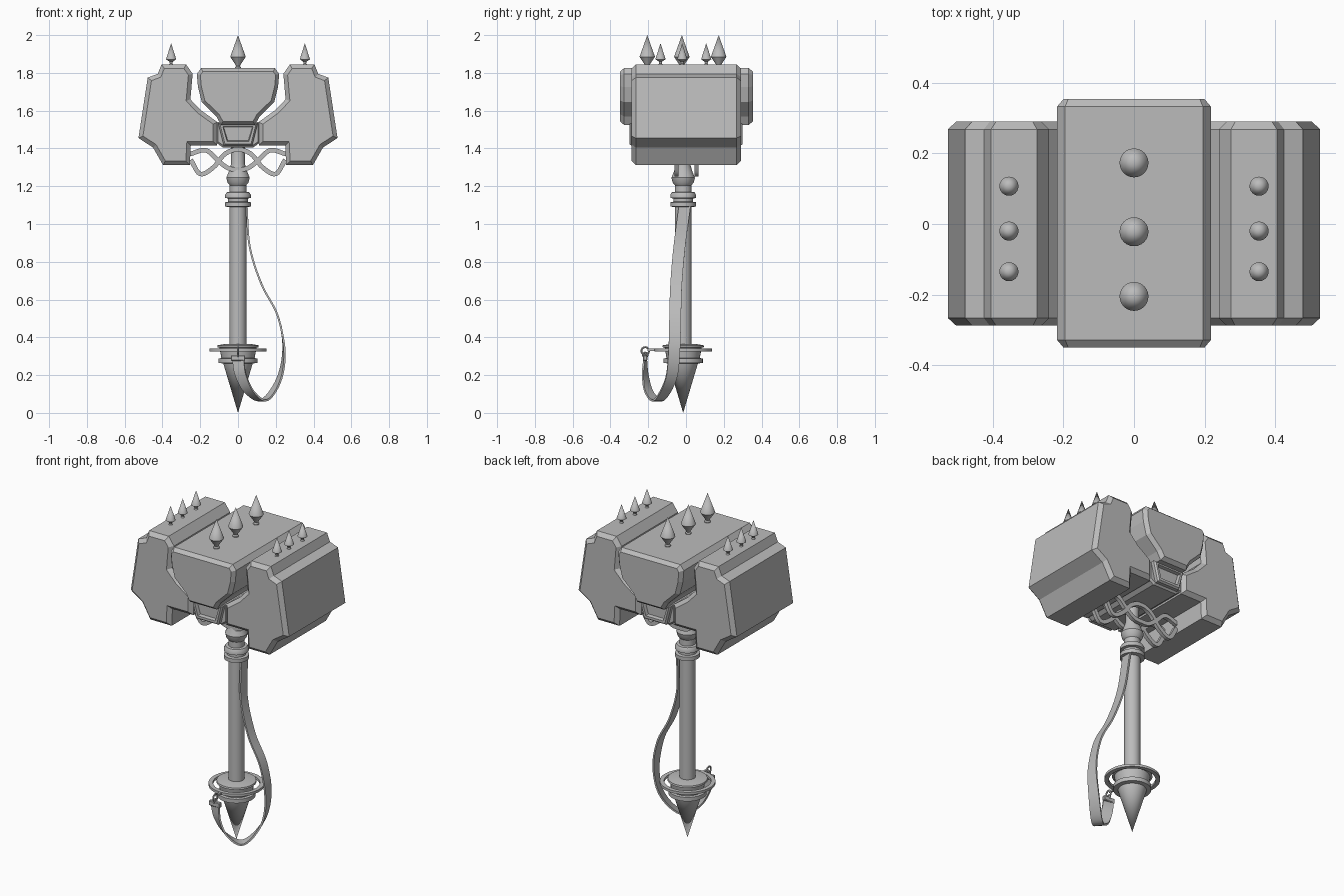
import bpy, bmesh, math
from mathutils import Vector

cube = bpy.data.objects.get("Cube")
if cube:
    bpy.data.objects.remove(cube)

metal = bpy.data.materials.new("grey_metal")
metal.use_nodes = True
GREY = (0.5, 0.5, 0.5, 1)
metal.diffuse_color = GREY
metal.node_tree.nodes["Principled BSDF"].inputs["Base Color"].default_value = GREY
AXIS_Y = -0.015


def finish(name, bm, smooth=False):
    bmesh.ops.recalc_face_normals(bm, faces=bm.faces)
    mesh = bpy.data.meshes.new(name)
    bm.to_mesh(mesh)
    bm.free()
    mesh.materials.append(metal)
    obj = bpy.data.objects.new(name, mesh)
    bpy.context.collection.objects.link(obj)
    if smooth:
        bpy.ops.object.select_all(action="DESELECT")
        obj.select_set(True)
        bpy.context.view_layer.objects.active = obj
        bpy.ops.object.shade_smooth_by_angle(angle=math.radians(35))
    return obj


def prism(name, profile, y0, y1, rim, depth):
    """Extrude an x-z profile along y, with sloped rims on both ends."""
    bm = bmesh.new()
    rings = [[bm.verts.new((x, y, z)) for x, z in profile]
             for y in (y0 + depth, y1 - depth)]
    n = len(profile)
    for i in range(n):
        j = (i + 1) % n
        bm.faces.new((rings[0][i], rings[0][j], rings[1][j], rings[1][i]))
    caps = [bm.faces.new(r) for r in rings]
    bmesh.ops.recalc_face_normals(bm, faces=bm.faces)
    for cap in caps:
        bmesh.ops.inset_region(bm, faces=[cap], thickness=rim, depth=depth,
                               use_even_offset=True)
    return finish(name, bm)


def lathe(name, profile, x=0, y=AXIS_Y, sides=32, closed=False):
    """Turn a radius-height profile about a vertical axis."""
    bm = bmesh.new()
    rings = []
    for r, z in profile:
        rings.append([bm.verts.new((x + r * math.cos(t), y + r * math.sin(t), z))
                      for t in (math.tau * k / sides for k in range(sides))])
    pairs = list(zip(rings, rings[1:]))
    if closed:
        pairs.append((rings[-1], rings[0]))
    else:
        bm.faces.new(rings[0])
        bm.faces.new(rings[-1])
    for a, b in pairs:
        for k in range(sides):
            m = (k + 1) % sides
            bm.faces.new((a[k], a[m], b[m], b[k]))
    bmesh.ops.remove_doubles(bm, verts=bm.verts, dist=0.00001)
    return finish(name, bm, True)


def spline(points, steps):
    """Sample a smooth curve through the points."""
    pts = [Vector(p) for p in points]
    pts = [2 * pts[0] - pts[1]] + pts + [2 * pts[-1] - pts[-2]]
    out = []
    for a, b, c, d in zip(pts, pts[1:], pts[2:], pts[3:]):
        for s in range(steps):
            t = s / steps
            out.append(0.5 * (2 * b + (c - a) * t + (2 * a - 5 * b + 4 * c - d) * t ** 2
                              + (3 * b - a - 3 * c + d) * t ** 3))
    return out + [pts[-2]]


def ribbon(name, points, width, thick, turn=lambda t: 0):
    """Flat band along a curve; turn swings its width from y towards x."""
    path = spline(points, 6)
    bm = bmesh.new()
    last = len(path) - 1
    rings = []
    for i, p in enumerate(path):
        tangent = (path[min(i + 1, last)] - path[max(i - 1, 0)]).normalized()
        a = turn(i / last)
        side = Vector((math.sin(a), math.cos(a), 0))
        side = (side - tangent * side.dot(tangent)).normalized()
        up = tangent.cross(side) * thick / 2
        side *= width / 2
        rings.append([bm.verts.new(p + side * u + up * v)
                      for u, v in ((-1, -1), (1, -1), (1, 1), (-1, 1))])
    for a, b in zip(rings, rings[1:]):
        for k in range(4):
            m = (k + 1) % 4
            bm.faces.new((a[k], a[m], b[m], b[k]))
    bm.faces.new(rings[0])
    bm.faces.new(rings[-1])
    return finish(name, bm, True)


def mirrored(half):
    return half + [(-x, z) for x, z in reversed(half)]


# Hammer head: two side blocks around a central block
side_profile = [(0.275, 1.845), (0.405, 1.845), (0.425, 1.795), (0.478, 1.775),
                (0.527, 1.455), (0.45, 1.405), (0.397, 1.312), (0.255, 1.312),
                (0.25, 1.415), (0.11, 1.415), (0.11, 1.54), (0.2, 1.605),
                (0.252, 1.66), (0.24, 1.795)]
for label, s in (("left", 1), ("right", -1)):
    prism(label + "_head_block", [(s * x, z) for x, z in side_profile],
          -0.288, 0.29, 0.022, 0.022)

prism("centre_block", mirrored([(0.195, 1.825), (0.218, 1.795), (0.212, 1.725),
                                (0.192, 1.645), (0.115, 1.57), (0.09, 1.525)]),
      -0.35, 0.354, 0.018, 0.022)

# Core joining the blocks, with a framed bracket on each end
prism("head_core", mirrored([(0.115, 1.54), (0.115, 1.43), (0.08, 1.405)]),
      -0.27, 0.27, 0.01, 0.01)
bracket = prism("bracket", mirrored([(0.105, 1.535), (0.075, 1.415)]),
                -0.3, 0.3, 0.008, 0.01)
bm = bmesh.new()
bm.from_mesh(bracket.data)
ends = [f for f in bm.faces if abs(f.normal.y) > 0.99]
for f in ends:
    bmesh.ops.inset_region(bm, faces=[f], thickness=0.018, depth=0)
    bmesh.ops.inset_region(bm, faces=[f], thickness=0.006, depth=-0.02)
bm.to_mesh(bracket.data)
bm.free()

# Spikes on top of the head
def spike(name, x, y, r, base, wide, tip):
    lathe(name, [(r * 0.4, base - 0.015), (r * 0.4, base), (r * 0.25, base + 0.006),
                 (r * 0.35, base + 0.015), (r, wide), (0, tip)], x, y, 24)


for i, y in enumerate((-0.205, -0.022, 0.173)):
    spike(f"centre_spike_{i + 1}", 0, y, 0.041, 1.83, 1.885, 2.0)
for label, s in (("left", 1), ("right", -1)):
    for i, y in enumerate((-0.135, -0.02, 0.107)):
        spike(f"{label}_spike_{i + 1}", s * 0.354, y, 0.027, 1.845, 1.872, 1.957)

# Wavy bands woven under the head
for label, y in (("front", -0.05), ("back", 0.055)):
    waves = {"low": [(0.25, 1.34), (0.2, 1.265), (0.13, 1.30), (0.07, 1.37)],
             "high": [(0.255, 1.37), (0.17, 1.39), (0.1, 1.33), (0.05, 1.295)]}
    for kind, half in waves.items():
        mid = (0, 1.395 if kind == "low" else 1.29)
        full = half + [mid] + [(-x, z) for x, z in reversed(half)]
        ribbon(f"{label}_{kind}_band", [(x, y, z) for x, z in full], 0.022, 0.024)

# Handle, collars and pommel
lathe("handle", [(0.044, 0.34), (0.044, 1.095)])
lathe("collar", [(0.044, 1.09), (0.068, 1.092), (0.068, 1.115), (0.052, 1.118),
                 (0.052, 1.135), (0.068, 1.138), (0.068, 1.155), (0.06, 1.168),
                 (0.044, 1.17), (0.044, 1.205), (0.056, 1.22), (0.062, 1.245),
                 (0.05, 1.275), (0.036, 1.32), (0.036, 1.43)])
lathe("pommel", [(0, 0), (0.078, 0.262), (0.104, 0.264), (0.104, 0.288),
                 (0.088, 0.29), (0.098, 0.345), (0.11, 0.348), (0.108, 0.358),
                 (0.06, 0.366), (0.044, 0.366)])
lathe("pommel_ring", [(0.128, 0.326), (0.152, 0.326), (0.152, 0.341), (0.128, 0.341)],
      sides=48, closed=True)

# Wrist strap with its end clip
ribbon("strap", [(0.045, -0.005, 1.11), (0.062, -0.035, 0.88), (0.125, -0.052, 0.68),
                 (0.208, -0.057, 0.52), (0.243, -0.062, 0.34), (0.218, -0.08, 0.18),
                 (0.14, -0.145, 0.068), (0.062, -0.195, 0.11), (0.015, -0.215, 0.2),
                 (0, -0.216, 0.285)],
       0.062, 0.01, lambda t: -math.radians(80) * max(0, (t - 0.4) / 0.6))

bm = bmesh.new()
bmesh.ops.create_cube(bm, size=1)
bmesh.ops.scale(bm, vec=(0.075, 0.022, 0.03), verts=bm.verts)
bmesh.ops.translate(bm, vec=(0, -0.216, 0.29), verts=bm.verts)
bmesh.ops.bevel(bm, geom=bm.edges[:], offset=0.004, segments=1, affect="EDGES")
finish("strap_clip", bm)

for name, z, r in (("clip_ring", 0.328, 0.02), ("clip_link", 0.307, 0.012)):
    bpy.ops.mesh.primitive_torus_add(major_radius=r, minor_radius=0.005,
                                     major_segments=24, minor_segments=8)
    ring = bpy.context.object
    ring.name = name
    ring.location = (0, -0.216, z)
    ring.rotation_euler = (0, math.pi / 2, 0)
    ring.data.materials.append(metal)
    bpy.ops.object.shade_smooth_by_angle()
bm = bmesh.new()
bmesh.ops.create_cube(bm, size=1)
bmesh.ops.scale(bm, vec=(0.012, 0.05, 0.012), verts=bm.verts)
bmesh.ops.translate(bm, vec=(0, -0.18, 0.334), verts=bm.verts)
finish("ring_lug", bm)
